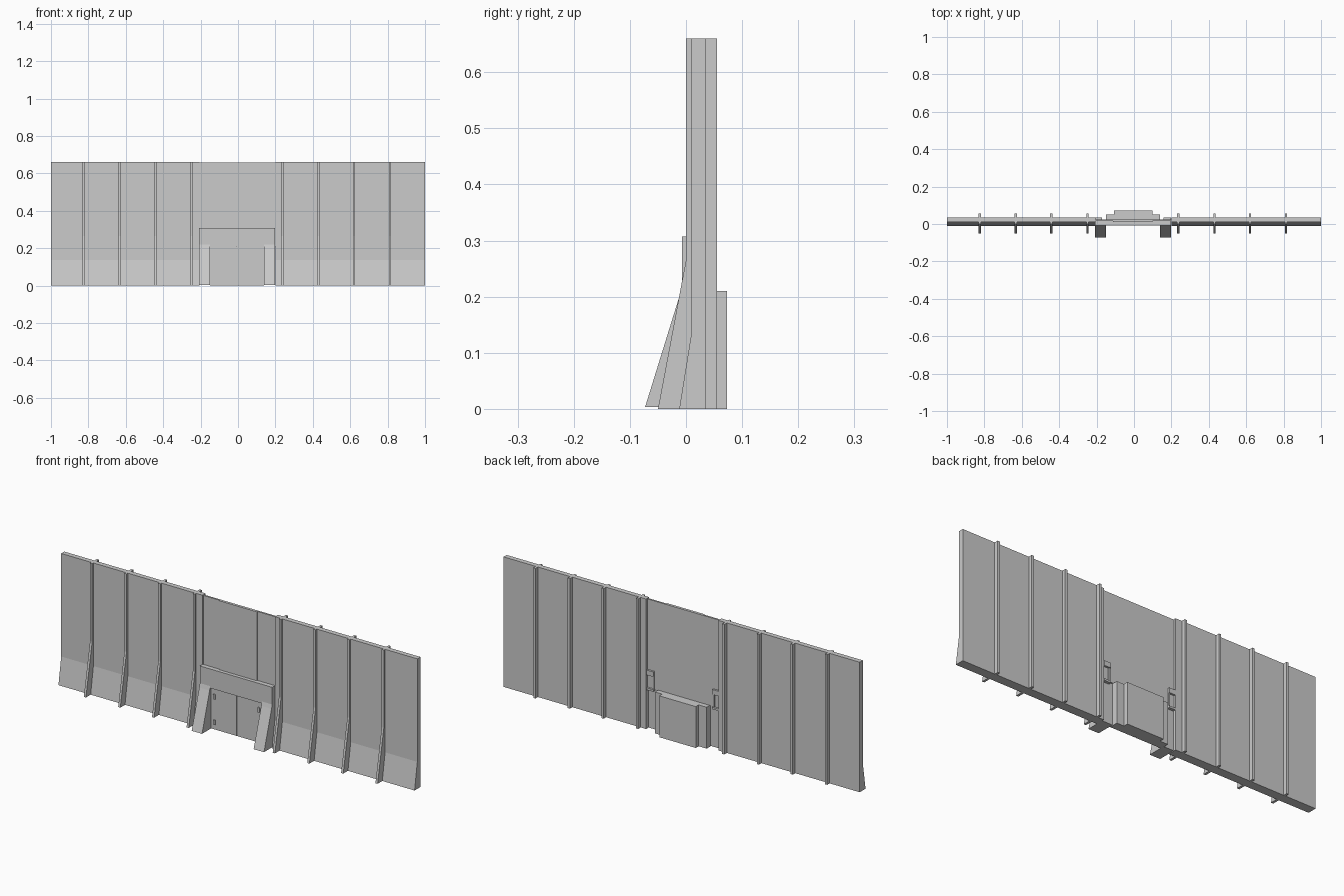
import bpy
import bmesh

cube = bpy.data.objects.get("Cube")
if cube:
    bpy.data.objects.remove(cube, do_unlink=True)

grey = bpy.data.materials.new("plain grey")
grey.use_nodes = True
grey.diffuse_color = (0.6, 0.6, 0.6, 1)
grey.node_tree.nodes["Principled BSDF"].inputs["Base Color"].default_value = (0.6, 0.6, 0.6, 1)

MID = -0.006   # centre line of the gate
TOP = 0.66


def finish(name, bm):
    bmesh.ops.recalc_face_normals(bm, faces=bm.faces)
    mesh = bpy.data.meshes.new(name)
    bm.to_mesh(mesh)
    bm.free()
    mesh.materials.append(grey)
    obj = bpy.data.objects.new(name, mesh)
    bpy.context.scene.collection.objects.link(obj)
    return obj


def extrude_side(name, profile, x0, x1):
    """Extrude a (y, z) side profile along x."""
    bm = bmesh.new()
    face = bm.faces.new([bm.verts.new((x0, y, z)) for y, z in profile])
    ext = bmesh.ops.extrude_face_region(bm, geom=[face])
    moved = [v for v in ext["geom"] if isinstance(v, bmesh.types.BMVert)]
    bmesh.ops.translate(bm, verts=moved, vec=(x1 - x0, 0, 0))
    return finish(name, bm)


def box(name, x0, x1, y0, y1, z0, z1):
    return extrude_side(name, [(y0, z0), (y1, z0), (y1, z1), (y0, z1)], x0, x1)


# Long wall halves with a flared foot
wall = [(-0.012, 0), (0.035, 0), (0.035, TOP), (0.01, TOP), (0.01, 0.137)]
extrude_side("right_wall", wall, -1, MID - 0.2)
extrude_side("left_wall", wall, MID + 0.206, 1)

# Vertical ribs running through the wall
rib = [(-0.05, 0), (0.055, 0), (0.055, TOP), (0, TOP), (0, 0.265)]
for side, label in ((-1, "right"), (1, "left")):
    for i, offset in enumerate((0.242, 0.436, 0.626, 0.819)):
        x = MID + side * offset
        extrude_side(f"{label}_rib_{i + 1}", rib, x - 0.006, x + 0.006)

# Recessed infill above the gate with a raised middle panel
box("infill_panel", MID - 0.202, MID + 0.208, 0.016, 0.025, 0.21, 0.657)
box("middle_panel", MID - 0.105, MID + 0.105, 0.011, 0.02, 0.3, 0.657)

# Gate frame: lintel and sloping buttress legs
box("lintel", MID - 0.203, MID + 0.203, -0.007, 0.02, 0.21, 0.307)
leg = [(-0.073, 0.003), (0.02, 0.003), (0.02, 0.22), (-0.007, 0.22), (-0.012, 0.2)]
for side, label in ((-1, "right"), (1, "left")):
    inner, outer = MID + side * 0.145, MID + side * 0.203
    extrude_side(f"{label}_buttress", leg, inner, outer)
    # Bracket behind the frame corner
    post = MID + side * 0.165
    box(f"{label}_back_bracket", post, outer, 0.02, 0.035, 0.275, 0.3)
    box(f"{label}_back_shelf", post, outer, 0.02, 0.035, 0.2, 0.21)
    box(f"{label}_bracket_post", post, post + side * 0.008, 0.02, 0.03, 0.21, 0.275)

    # Door leaf with two hinges
    box(f"{label}_door", MID + side * 0.0015, inner, 0, 0.012, 0.003, 0.21)
    for where, z in (("lower", 0.04), ("upper", 0.17)):
        x = MID + side * 0.125
        box(f"{label}_{where}_hinge", x - 0.005, x + 0.005, -0.006, 0.002, z - 0.012, z + 0.012)

# Stepped housing behind the doors
box("housing_shoulders", MID - 0.145, MID + 0.145, 0.008, 0.05, 0, 0.21)
box("housing_core", MID - 0.1, MID + 0.105, 0.04, 0.073, 0, 0.21)
